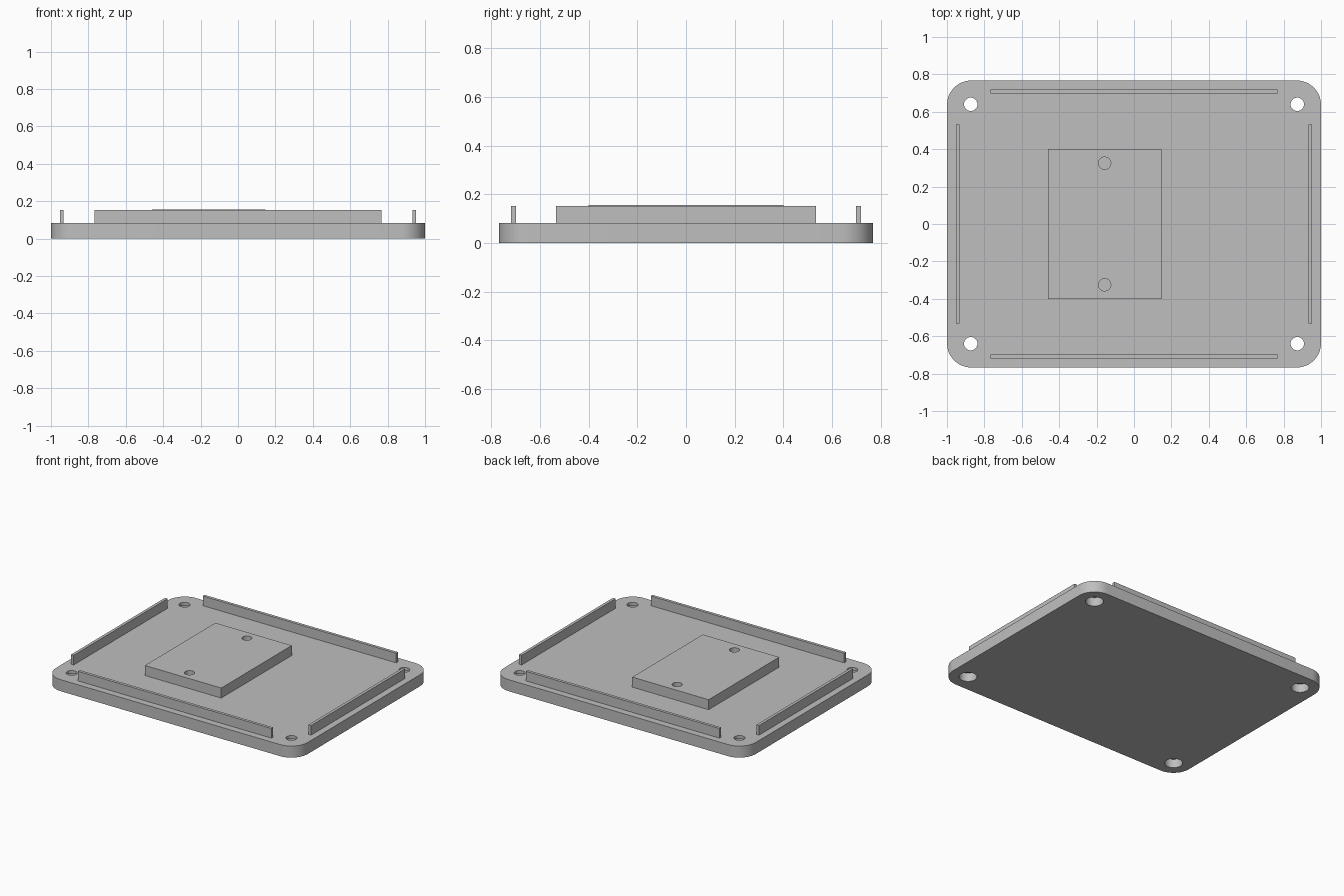
import bpy
import bmesh
from math import cos, sin, pi, radians
from mathutils import Matrix

default_cube = bpy.data.objects.get("Cube")
if default_cube:
    bpy.data.objects.remove(default_cube, do_unlink=True)

HALF_X, HALF_Y, PLATE_TOP = 1.0, 0.767, 0.083
RIM_TOP, PAD_TOP = 0.152, 0.155
CORNER = 0.13

grey = bpy.data.materials.new("plain grey")
grey.use_nodes = True
colour = (0.52, 0.52, 0.52, 1)
grey.diffuse_color = colour
grey.node_tree.nodes["Principled BSDF"].inputs["Base Color"].default_value = colour


def make_object(name, bm):
    bmesh.ops.recalc_face_normals(bm, faces=bm.faces)
    mesh = bpy.data.meshes.new(name)
    bm.to_mesh(mesh)
    bm.free()
    mesh.materials.append(grey)
    obj = bpy.data.objects.new(name, mesh)
    bpy.context.collection.objects.link(obj)
    return obj


def box(name, x0, x1, y0, y1, z0, z1):
    bm = bmesh.new()
    place = Matrix.Translation(((x0 + x1) / 2, (y0 + y1) / 2, (z0 + z1) / 2))
    size = Matrix.Diagonal((x1 - x0, y1 - y0, z1 - z0, 1))
    bmesh.ops.create_cube(bm, size=1, matrix=place @ size)
    return make_object(name, bm)


def rounded_plate(name, hx, hy, r, height, steps=12):
    bm = bmesh.new()
    ring = []
    for quarter, (sx, sy) in enumerate([(1, 1), (-1, 1), (-1, -1), (1, -1)]):
        for i in range(steps + 1):
            a = (quarter + i / steps) * pi / 2
            ring.append(bm.verts.new((sx * (hx - r) + r * cos(a),
                                      sy * (hy - r) + r * sin(a), 0)))
    face = bm.faces.new(ring)
    top = bmesh.ops.extrude_face_region(bm, geom=[face])["geom"]
    bmesh.ops.translate(bm, vec=(0, 0, height),
                        verts=[v for v in top if isinstance(v, bmesh.types.BMVert)])
    return make_object(name, bm)


def drill(targets, x, y, r, z0, z1):
    """Cut a round hole through the targets, then discard the cutter."""
    bm = bmesh.new()
    bmesh.ops.create_cone(bm, cap_ends=True, segments=40, radius1=r, radius2=r,
                          depth=z1 - z0,
                          matrix=Matrix.Translation((x, y, (z0 + z1) / 2)))
    cutter = make_object("hole_cutter", bm)
    cutter.hide_render = True
    for obj in targets:
        mod = obj.modifiers.new("hole", 'BOOLEAN')
        mod.operation = 'DIFFERENCE'
        mod.solver = 'EXACT'
        mod.object = cutter
        bpy.context.view_layer.objects.active = obj
        bpy.ops.object.modifier_apply(modifier=mod.name)
    bpy.data.objects.remove(cutter, do_unlink=True)


# Base plate and raised mounting pad
plate = rounded_plate("base_plate", HALF_X, HALF_Y, CORNER, PLATE_TOP)
pad = box("mounting_pad", -0.46, 0.147, -0.4, 0.4, PLATE_TOP, PAD_TOP)

# Corner screw holes, counterbored from below
for sx in (-1, 1):
    for sy in (-1, 1):
        drill([plate], sx * 0.873, sy * 0.64, 0.036, -0.1, 0.2)
        drill([plate], sx * 0.873, sy * 0.64, 0.058, -0.1, 0.062)

# Blind screw holes in the pad
for sy in (-1, 1):
    drill([plate, pad], -0.157, sy * 0.325, 0.033, 0.04, 0.3)

# Thin locating rims along the four edges
for y0, name in ((-0.718, "front_rim"), (0.697, "back_rim")):
    box(name, -0.768, 0.768, y0, y0 + 0.021, PLATE_TOP, RIM_TOP)
for x0, name in ((-0.953, "right_rim"), (0.932, "left_rim")):
    box(name, x0, x0 + 0.021, -0.533, 0.533, PLATE_TOP, RIM_TOP)

# Smooth the rounded walls, keep edges crisp
for obj in (plate, pad):
    bpy.ops.object.select_all(action='DESELECT')
    obj.select_set(True)
    bpy.context.view_layer.objects.active = obj
    bpy.ops.object.shade_smooth_by_angle(angle=radians(30))
